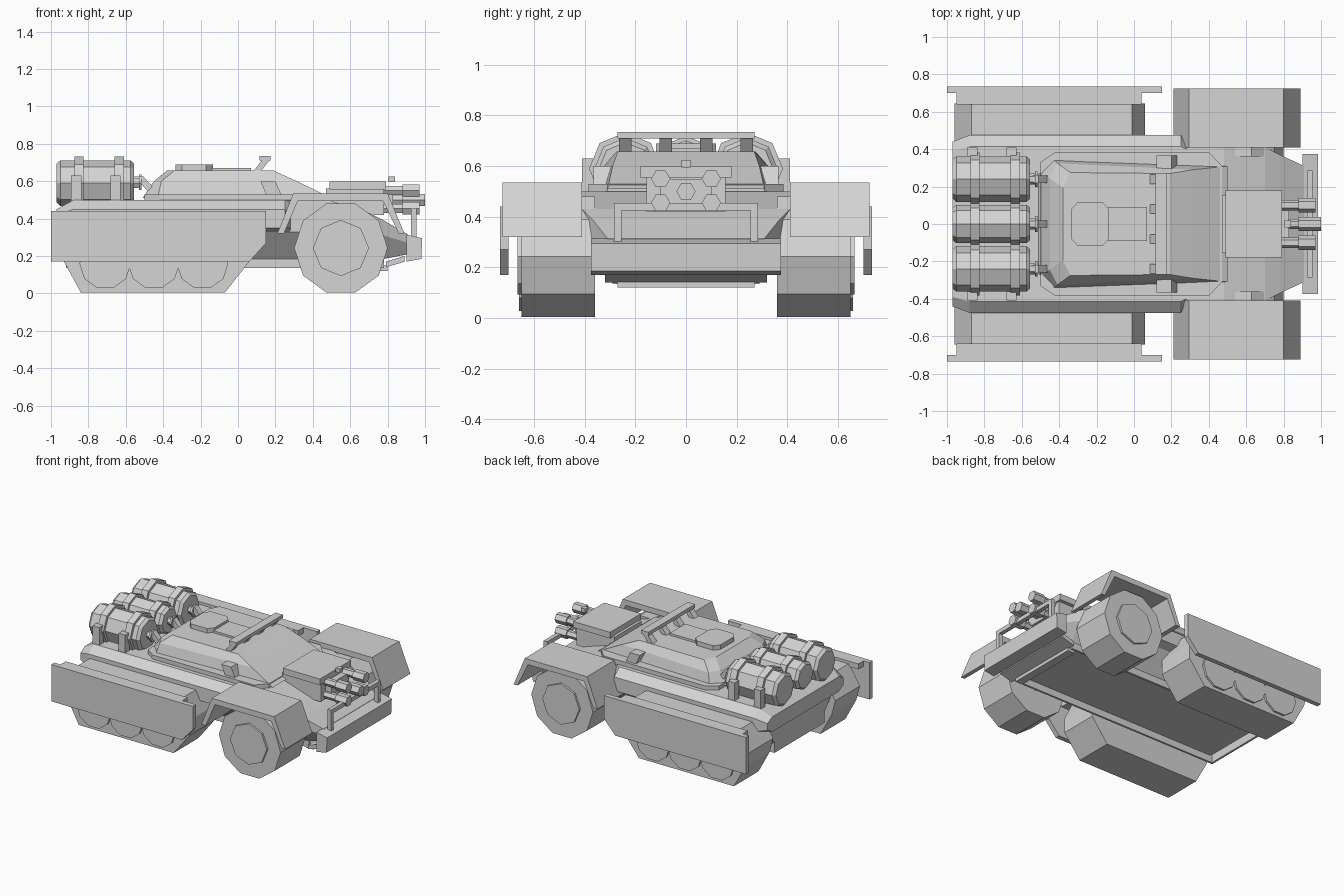
import bpy, bmesh, math

grey = bpy.data.materials.new("plain_grey")
grey.diffuse_color = (0.66, 0.66, 0.66, 1)


def loft(name, rings):
    """Closed solid through rings of 3D points with equal counts."""
    bm = bmesh.new()
    vs = [[bm.verts.new(p) for p in r] for r in rings]
    n = len(rings[0])
    for a, b in zip(vs, vs[1:]):
        for i in range(n):
            bm.faces.new((a[i], a[(i + 1) % n], b[(i + 1) % n], b[i]))
    bm.faces.new(vs[0])
    bm.faces.new(vs[-1])
    bmesh.ops.recalc_face_normals(bm, faces=bm.faces)
    me = bpy.data.meshes.new(name)
    bm.to_mesh(me)
    bm.free()
    me.materials.append(grey)
    ob = bpy.data.objects.new(name, me)
    bpy.context.collection.objects.link(ob)
    return ob


def prism_y(name, xz, y0, y1):
    return loft(name, [[(x, y, z) for x, z in xz] for y in (y0, y1)])


def prism_z(name, xy, z0, z1):
    return loft(name, [[(x, y, z) for x, y in xy] for z in (z0, z1)])


def box(name, x0, x1, y0, y1, z0, z1):
    return prism_y(name, [(x0, z0), (x1, z0), (x1, z1), (x0, z1)], y0, y1)


def sym(half):
    """Mirror a half outline of (y, z) pairs on y."""
    return half + [(-a, b) for a, b in reversed(half)]


def sections(name, stations):
    """Loft along x from (x, half section of y,z)."""
    return loft(name, [[(x, y, z) for y, z in sym(h)] for x, h in stations])


def circle(r, n, off=0.0):
    return [(r * math.cos(math.tau * (i + off) / n), r * math.sin(math.tau * (i + off) / n)) for i in range(n)]


def lathe_x(name, y, z, xr, n, off=0.0):
    return loft(name, [[(x, y + a, z + b) for a, b in circle(r, n, off)] for x, r in xr])


def lathe_y(name, x, z, yr, n, off=0.0):
    return loft(name, [[(x + a, y, z + b) for a, b in circle(r, n, off)] for y, r in yr])


# Lower hull with undercut sides and tapered nose
def low(k, b, zs, zm, zt):
    return [(b, zs), (k, zm), (k, zt)]


sections("lower_hull", [
    (-0.92, low(0.37, 0.28, 0.20, 0.31, 0.42)),
    (-0.88, low(0.41, 0.29, 0.185, 0.33, 0.46)),
    (0.48, low(0.41, 0.29, 0.185, 0.33, 0.50)),
    (0.70, low(0.41, 0.29, 0.185, 0.33, 0.43)),
    (0.78, low(0.37, 0.29, 0.185, 0.31, 0.39)),
    (0.91, low(0.31, 0.27, 0.21, 0.27, 0.315))])

# Rim around the recessed belly
box("belly_rim_rear", -0.92, -0.905, -0.29, 0.29, 0.135, 0.21)
for s in (-1, 1):
    box("belly_rim_side", -0.92, 0.78, s * 0.275, s * 0.29, 0.135, 0.20)

# Upper hull with chamfered top edges
sections("upper_hull", [
    (-0.97, [(0.38, 0.34), (0.44, 0.37), (0.44, 0.42), (0.39, 0.45)]),
    (-0.88, [(0.41, 0.33), (0.475, 0.35), (0.475, 0.45), (0.415, 0.50)]),
    (0.25, [(0.41, 0.33), (0.475, 0.35), (0.475, 0.45), (0.415, 0.50)]),
    (0.28, [(0.40, 0.33), (0.42, 0.35), (0.42, 0.45), (0.40, 0.50)])])

# Cabin plinth and cabin
plinth = [(-0.50, 0.33), (-0.42, 0.385), (0.40, 0.385), (0.47, 0.31)]
prism_z("cabin_plinth", plinth + [(x, -y) for x, y in reversed(plinth)], 0.49, 0.53)


def cabin_ring(xr, xa, ya, xb, yb, z):
    h = [(xr, ya - 0.08), (xa, ya), (xb, yb)]
    return [(x, y, z) for x, y in h + [(a, -b) for a, b in reversed(h)]]


loft("cabin", [cabin_ring(-0.51, -0.43, 0.345, 0.50, 0.31, 0.51),
               cabin_ring(-0.45, -0.41, 0.325, 0.315, 0.29, 0.60),
               cabin_ring(-0.38, -0.34, 0.275, 0.19, 0.27, 0.657)])

# Roof hatch
h = [(-0.335, 0.08), (-0.30, 0.118), (-0.17, 0.118), (-0.135, 0.08)]
prism_z("roof_hatch", h + [(x, -y) for x, y in reversed(h)], 0.65, 0.69)
box("roof_hatch_slide", -0.14, 0.07, -0.09, 0.09, 0.65, 0.672)

# Light bar with leaning posts
box("roof_bar", 0.115, 0.175, -0.27, 0.27, 0.71, 0.735)
for y in (-0.24, -0.08, 0.08, 0.24):
    prism_y("roof_bar_post", [(0.08, 0.65), (0.12, 0.65), (0.17, 0.715), (0.13, 0.715)], y - 0.025, y + 0.025)

# Hood hatch
box("hood_base", 0.47, 0.78, -0.155, 0.155, 0.42, 0.56)
box("hood_hatch", 0.49, 0.79, -0.18, 0.18, 0.555, 0.60)
box("hood_sight", 0.805, 0.84, -0.018, 0.018, 0.595, 0.625)

# Cluster of nose barrels
box("gun_mount", 0.76, 0.83, -0.10, 0.10, 0.45, 0.55)
for y, z, end in ((-0.1, 0.55, 0.97), (0.1, 0.55, 0.97), (0, 0.50, 1.0), (-0.1, 0.455, 0.97), (0.1, 0.455, 0.97)):
    lathe_x("gun_barrel", y, z, [(0.78, 0.028), (0.88, 0.028), (0.88, 0.038), (end, 0.038)], 6)

# Bumper, guard frame and lower steps
prism_y("bumper", [(0.90, 0.315), (0.985, 0.295), (0.98, 0.185), (0.90, 0.17)], -0.375, 0.375)
box("guard_top", 0.925, 0.955, -0.285, 0.285, 0.425, 0.455)
prism_y("lower_step", [(0.79, 0.14), (0.89, 0.17), (0.89, 0.20), (0.79, 0.17)], -0.32, 0.32)
box("tow_plate", 0.74, 0.80, -0.27, 0.27, 0.12, 0.15)

# Rear cylinders with straps and valves
for y, z, r in ((-0.24, 0.59, 0.122), (0, 0.60, 0.102), (0.24, 0.59, 0.122)):
    lathe_x("drum", y, z, [(-0.97, r * 0.85), (-0.95, r), (-0.575, r), (-0.555, r * 0.85)], 8)
    for x in (-0.85, -0.635):
        lathe_x("drum_strap", y, z, [(x - 0.025, r * 1.17), (x + 0.025, r * 1.17)], 8)
    lathe_x("drum_valve", y, z, [(-0.56, 0.03), (-0.53, 0.03), (-0.53, 0.042), (-0.515, 0.042)], 6)
    prism_y("drum_pipe", [(-0.54, 0.61), (-0.51, 0.63), (-0.42, 0.53), (-0.44, 0.50)], y - 0.02, y + 0.02)

# Paired side parts
track = [(-0.84, 0.005), (-0.07, 0.005), (0.06, 0.17), (0.06, 0.28), (-0.01, 0.42),
         (-0.87, 0.42), (-0.96, 0.28), (-0.93, 0.17)]
skirt = [(-1.0, 0.17), (0.06, 0.17), (0.15, 0.27), (0.15, 0.44), (-1.0, 0.44)]
fender = [(0.21, 0.32), (0.295, 0.535), (0.80, 0.535), (0.89, 0.32), (0.86, 0.32), (0.775, 0.495), (0.32, 0.495), (0.245, 0.32)]
for s in (-1, 1):
    prism_y("track", track, s * 0.36, s * 0.645)
    for x in (-0.71, -0.45, -0.19):
        lathe_y("track_wheel", x, 0.16, [(s * 0.60, 0.138), (s * 0.66, 0.138)], 10)
    prism_y("track_skirt", skirt, s * 0.70, s * 0.735)
    box("skirt_ledge", -0.95, 0.04, s * 0.64, s * 0.72, 0.40, 0.44)

    lathe_y("front_wheel", 0.55, 0.243, [(s * 0.36, 0.25), (s * 0.65, 0.25)], 10)
    lathe_y("front_hub", 0.55, 0.243, [(s * 0.62, 0.15), (s * 0.665, 0.15)], 8)
    lathe_y("front_axle", 0.55, 0.243, [(s * 0.28, 0.06), (s * 0.38, 0.06)], 8)
    prism_y("fender", fender, s * 0.41, s * 0.725)

    box("guard_post", 0.925, 0.955, s * 0.255, s * 0.285, 0.29, 0.43)
    prism_y("side_mirror", [(0.12, 0.60), (0.20, 0.60), (0.23, 0.53), (0.15, 0.53)], s * 0.295, s * 0.365)
    for x in (-0.865, -0.655):
        box("drum_bracket", x - 0.027, x + 0.027, s * 0.36, s * 0.41, 0.46, 0.63)
